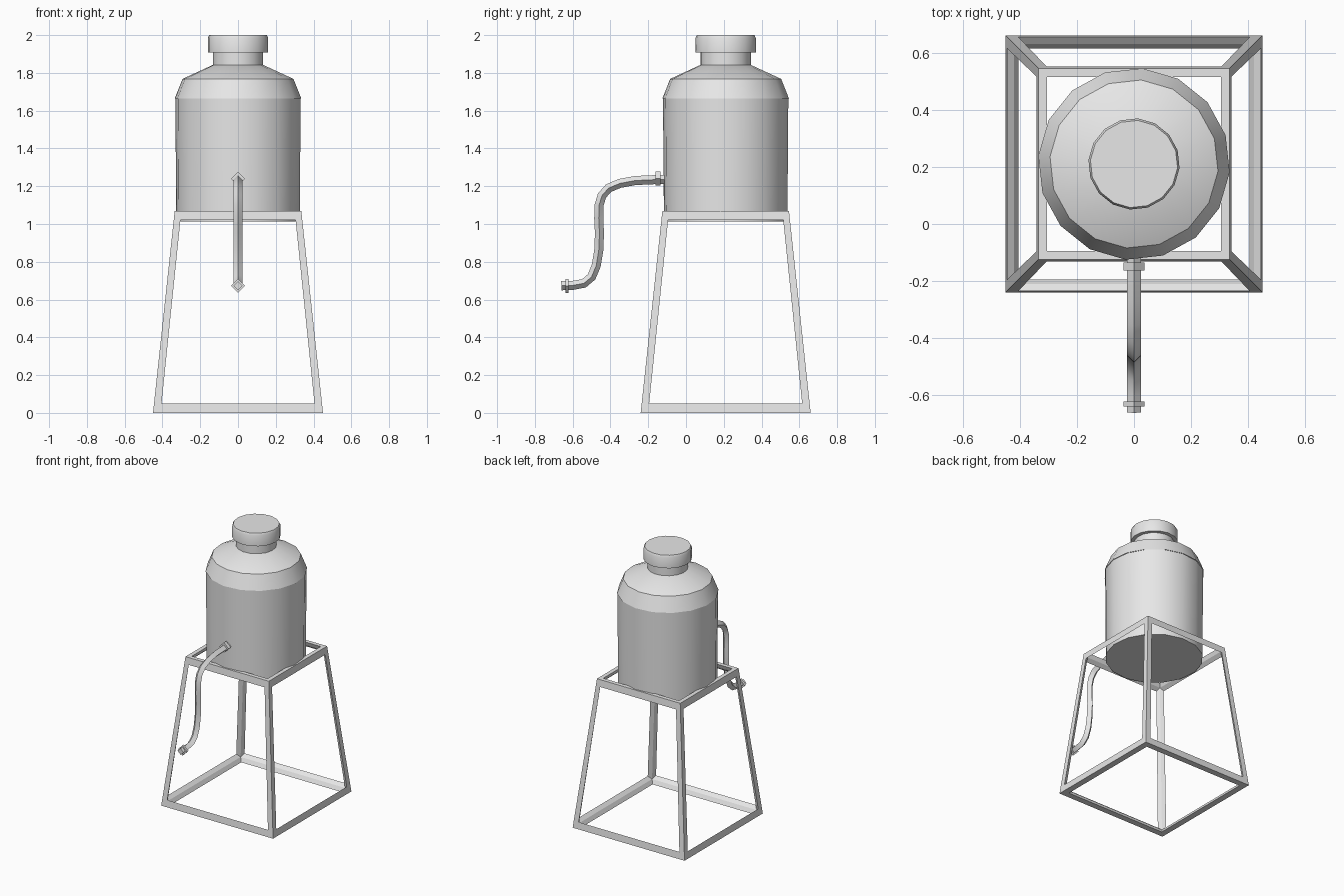
import bpy, bmesh
from math import sin, cos, radians, pi
from mathutils import Vector

cube = bpy.data.objects.get("Cube")
if cube:
    bpy.data.objects.remove(cube, do_unlink=True)

CENTRE_Y = 0.21

metal = bpy.data.materials.new("grey_metal")
metal.use_nodes = True
GREY = (0.8, 0.8, 0.8, 1)
metal.diffuse_color = GREY
metal.node_tree.nodes["Principled BSDF"].inputs["Base Color"].default_value = GREY


def finish(bm, name, y=0.0, smooth=None):
    bmesh.ops.recalc_face_normals(bm, faces=bm.faces)
    mesh = bpy.data.meshes.new(name)
    bm.to_mesh(mesh)
    bm.free()
    mesh.materials.append(metal)
    obj = bpy.data.objects.new(name, mesh)
    obj.location.y = y
    bpy.context.collection.objects.link(obj)
    if smooth:
        bpy.ops.object.select_all(action='DESELECT')
        obj.select_set(True)
        bpy.context.view_layer.objects.active = obj
        bpy.ops.object.shade_smooth_by_angle(angle=radians(smooth))
    return obj


def skin(rings, cap_start=True, cap_end=True):
    """Join successive rings of points with quads."""
    bm = bmesh.new()
    loops = [[bm.verts.new(p) for p in ring] for ring in rings]
    n = len(loops[0])
    for a, b in zip(loops, loops[1:]):
        for i in range(n):
            j = (i + 1) % n
            bm.faces.new((a[i], a[j], b[j], b[i]))
    if cap_start:
        bm.faces.new(loops[0])
    if cap_end:
        bm.faces.new(loops[-1])
    return bm


def turned(name, profile, smooth=40, sides=16, **caps):
    """Turn a (radius, height) profile round the tank axis."""
    angles = [radians(-5) + 2 * pi * i / sides for i in range(sides)]
    rings = [[(r * cos(a), r * sin(a), z) for a in angles] for r, z in profile]
    return finish(skin(rings, **caps), name, CENTRE_Y, smooth)


# Tank
turned("tank_body", [(0.328, 1.012), (0.333, 1.665)], cap_end=False)
turned("tank_shoulder", [(0.336, 1.665), (0.295, 1.768), (0.134, 1.842)],
       cap_start=False)
turned("tank_neck", [(0.134, 1.842), (0.134, 1.91)])
turned("tank_lid", [(0.16, 1.908), (0.16, 1.985), (0.153, 2.0)])


# Stand: open tapered frame whose bars have a four-sided section
def build_stand():
    bm = bmesh.new()
    half, height = (0.45, 0.335), (0.0, 1.07)
    inset, rise = (0.405, 0.305), (0.05, 1.02)
    core, core_z = (0.42, 0.316), (0.029, 1.042)
    signs = [(-1, -1), (1, -1), (1, 1), (-1, 1)]

    def slope(level, z):
        return half[0] + (half[1] - half[0]) * z / height[1]

    outer = [[bm.verts.new((sx * half[l], sy * half[l], height[l]))
              for sx, sy in signs] for l in (0, 1)]
    inner = [[bm.verts.new((sx * core[l], sy * core[l], core_z[l]))
              for sx, sy in signs] for l in (0, 1)]

    def opening(corners, points):
        """Frame one side of the stand around its opening."""
        rim = [bm.verts.new(p) for p in points]
        for i in range(4):
            j = (i + 1) % 4
            (la, a), (lb, b) = corners[i], corners[j]
            bm.faces.new((outer[la][a], outer[lb][b], rim[j], rim[i]))
            bm.faces.new((rim[i], rim[j], inner[lb][b], inner[la][a]))

    for l in (0, 1):
        opening([(l, i) for i in range(4)],
                [(sx * inset[l], sy * inset[l], height[l]) for sx, sy in signs])
    for i in range(4):
        j = (i + 1) % 4
        corners = [(0, i), (0, j), (1, j), (1, i)]
        points = []
        for l, c in corners:
            sx, sy = signs[c]
            wall = slope(l, rise[l])
            along_x = signs[i][1] == signs[j][1]
            x, y = (inset[l], wall) if along_x else (wall, inset[l])
            points.append((sx * x, sy * y, rise[l]))
        opening(corners, points)
    finish(bm, "stand_frame", CENTRE_Y)


build_stand()


# Outlet pipe: diamond section swept along a path in the centre plane
def sweep(name, path, radius):
    pts = [Vector((0, y, z)) for y, z in path]
    rings = []
    for i, p in enumerate(pts):
        t = (pts[min(i + 1, len(pts) - 1)] - pts[max(i - 1, 0)]).normalized()
        side = Vector((1, 0, 0))
        up = side.cross(t)
        rings.append([p + d * radius for d in (side, up, -side, -up)])
    return finish(skin(rings), name, 0, 35)


sweep("outlet_pipe", [
    (-0.10, 1.235), (-0.16, 1.235), (-0.27, 1.23), (-0.35, 1.215),
    (-0.41, 1.19), (-0.445, 1.15), (-0.46, 1.10), (-0.462, 1.03),
    (-0.458, 0.95), (-0.462, 0.86), (-0.475, 0.78), (-0.50, 0.72),
    (-0.54, 0.686), (-0.60, 0.675), (-0.66, 0.673)], 0.024)
sweep("upper_pipe_collar", [(-0.162, 1.24), (-0.135, 1.24)], 0.037)
sweep("lower_pipe_collar", [(-0.638, 0.673), (-0.622, 0.673)], 0.037)
